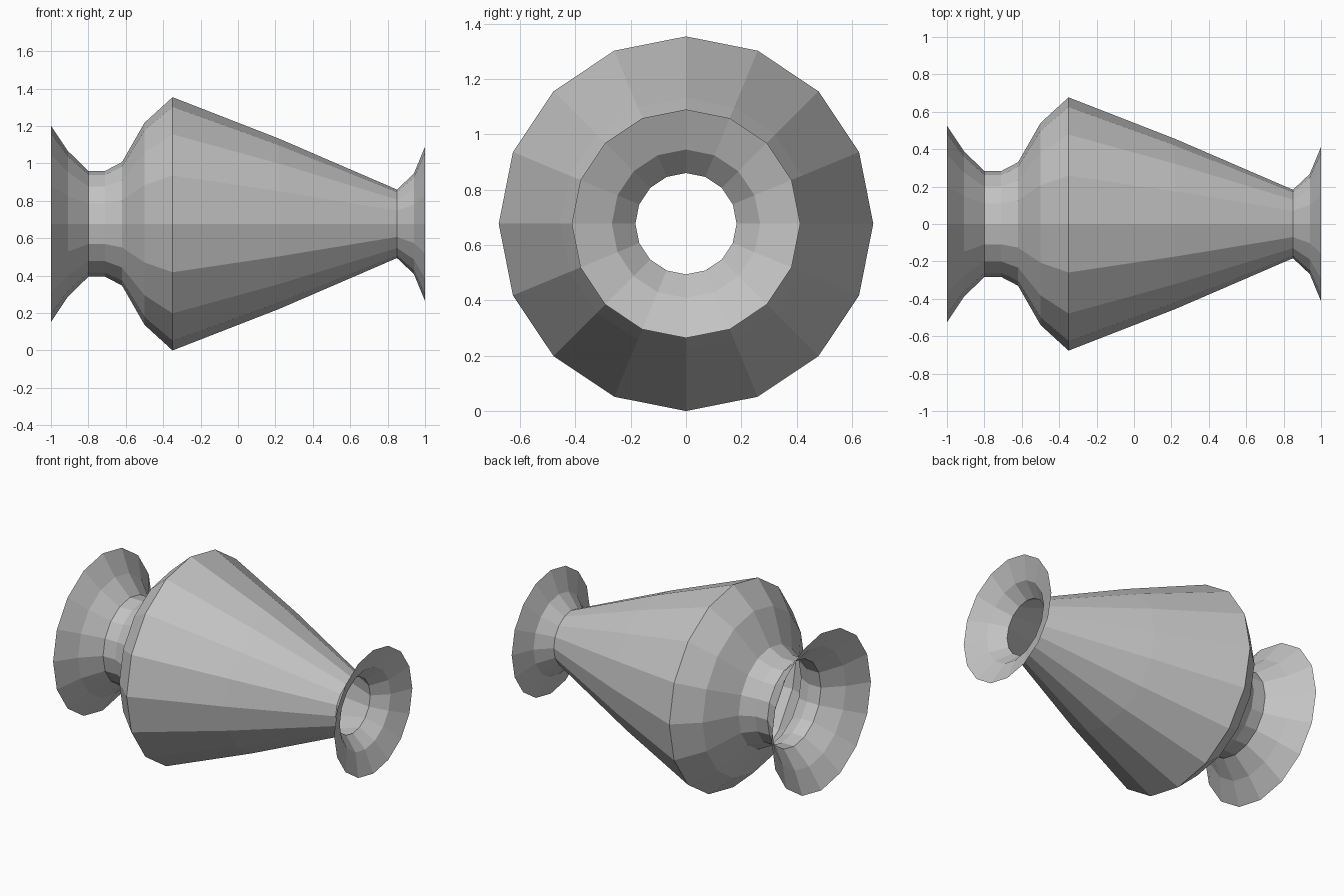
import bpy, bmesh, math

cube = bpy.data.objects.get("Cube")
if cube:
    bpy.data.objects.remove(cube, do_unlink=True)

SIDES = 16
AXIS_Z = 0.677

# Profile along x: (position, radius), wide flare to narrow flare
PROFILE = [(-1, 0.525), (-0.91, 0.39), (-0.8, 0.283), (-0.71, 0.283),
           (-0.62, 0.33), (-0.5, 0.54), (-0.35, 0.677), (0.22, 0.455),
           (0.85, 0.183), (0.94, 0.268), (1, 0.413)]

# Plain grey material
grey = bpy.data.materials.new("grey")
grey.use_nodes = True
colour = (0.55, 0.55, 0.55, 1)
grey.diffuse_color = colour
grey.node_tree.nodes["Principled BSDF"].inputs["Base Color"].default_value = colour

# Open lathed shell lying along x
bm = bmesh.new()
rings = []
for x, r in PROFILE:
    angles = [2 * math.pi * i / SIDES for i in range(SIDES)]
    rings.append([bm.verts.new((x, r * math.cos(a), AXIS_Z + r * math.sin(a)))
                  for a in angles])
for a, b in zip(rings, rings[1:]):
    for i in range(SIDES):
        j = (i + 1) % SIDES
        bm.faces.new((a[i], a[j], b[j], b[i]))

# Make the faces point away from the axis
bm.normal_update()
for f in bm.faces:
    c = f.calc_center_median()
    if f.normal.y * c.y + f.normal.z * (c.z - AXIS_Z) < 0:
        f.normal_flip()

mesh = bpy.data.meshes.new("flared_vase")
bm.to_mesh(mesh)
bm.free()
mesh.materials.append(grey)
vase = bpy.data.objects.new("flared_vase", mesh)
bpy.context.collection.objects.link(vase)
